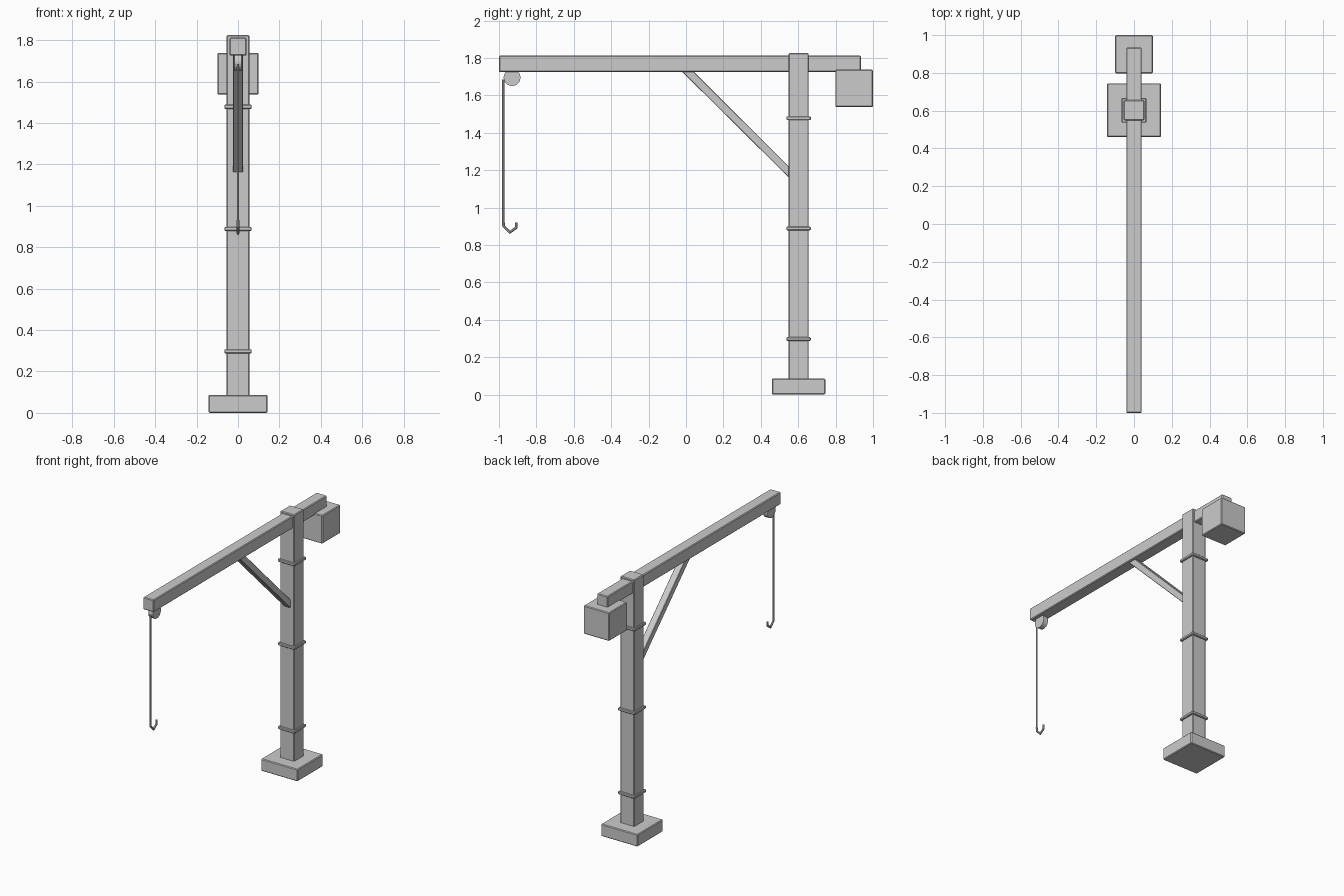
import bpy
import bmesh
import math
from mathutils import Vector

if "Cube" in bpy.data.objects:
    bpy.data.objects.remove(bpy.data.objects["Cube"], do_unlink=True)

grey = bpy.data.materials.new("plain_grey")
grey.use_nodes = True
grey.diffuse_color = (0.6, 0.6, 0.6, 1)
grey.node_tree.nodes["Principled BSDF"].inputs["Base Color"].default_value = (0.6, 0.6, 0.6, 1)


def finish(name, bm, bevel=0):
    bmesh.ops.recalc_face_normals(bm, faces=bm.faces)
    mesh = bpy.data.meshes.new(name)
    bm.to_mesh(mesh)
    bm.free()
    mesh.materials.append(grey)
    obj = bpy.data.objects.new(name, mesh)
    bpy.context.collection.objects.link(obj)
    if bevel:
        mod = obj.modifiers.new("edge_bevel", "BEVEL")
        mod.width = bevel
        mod.segments = 1
    return obj


def box(name, half_x, y0, y1, z0, z1, bevel=0.005):
    bm = bmesh.new()
    bmesh.ops.create_cube(bm, size=1)
    for v in bm.verts:
        v.co = Vector((v.co.x * 2 * half_x,
                       (y0 + y1) / 2 + v.co.y * (y1 - y0),
                       (z0 + z1) / 2 + v.co.z * (z1 - z0)))
    return finish(name, bm, bevel)


def side_prism(name, outline, half_x, bevel=0):
    """Extrude a (y, z) outline across x."""
    bm = bmesh.new()
    face = bm.faces.new([bm.verts.new((-half_x, y, z)) for y, z in outline])
    new = bmesh.ops.extrude_face_region(bm, geom=[face])["geom"]
    bmesh.ops.translate(bm, vec=(2 * half_x, 0, 0),
                        verts=[g for g in new if isinstance(g, bmesh.types.BMVert)])
    return finish(name, bm, bevel)


def wire(name, points, radius, sides=8):
    """Sweep a round section along a (y, z) path with mitred corners."""
    bm = bmesh.new()
    path = [Vector((0, y, z)) for y, z in points]
    rings = []
    for i, p in enumerate(path):
        before = (p - path[i - 1]).normalized() if i else (path[1] - p).normalized()
        after = (path[i + 1] - p).normalized() if i < len(path) - 1 else before
        tangent = (before + after).normalized()
        across = Vector((1, 0, 0)).cross(tangent) / max(tangent.dot(before), 0.5)
        angles = [math.tau * k / sides for k in range(sides)]
        rings.append([bm.verts.new(p + radius * (Vector((math.cos(a), 0, 0)) + across * math.sin(a)))
                      for a in angles])
    for low, high in zip(rings, rings[1:]):
        for k in range(sides):
            n = (k + 1) % sides
            bm.faces.new((low[k], low[n], high[n], high[k]))
    bm.faces.new(rings[0])
    bm.faces.new(rings[-1])
    return finish(name, bm)


# Foot, post and its bands
box("base_block", 0.143, 0.46, 0.745, 0, 0.086)
box("post", 0.055, 0.548, 0.656, 0.08, 1.825)
for i, z in enumerate((0.297, 0.888, 1.478)):
    box(f"post_band_{i + 1}", 0.066, 0.537, 0.667, z - 0.01, z + 0.01, 0.004)

# Arm, counterweight and diagonal brace
box("arm", 0.041, -1.0, 0.935, 1.725, 1.812)
box("counterweight", 0.1, 0.798, 1.0, 1.537, 1.737)
side_prism("brace", [(-0.025, 1.73), (0.038, 1.73), (0.555, 1.215), (0.555, 1.155)], 0.025, 0.003)

# Pulley under the arm tip
steps = [math.tau * k / 24 for k in range(24)]
side_prism("pulley", [(-0.93 + 0.045 * math.cos(a), 1.695 + 0.045 * math.sin(a)) for a in steps], 0.018)

# Rope and hook
wire("rope", [(-0.977, 1.685), (-0.977, 0.9)], 0.006)
wire("hook", [(-0.977, 0.93), (-0.974, 0.9), (-0.942, 0.868), (-0.908, 0.892), (-0.908, 0.92)], 0.007)
